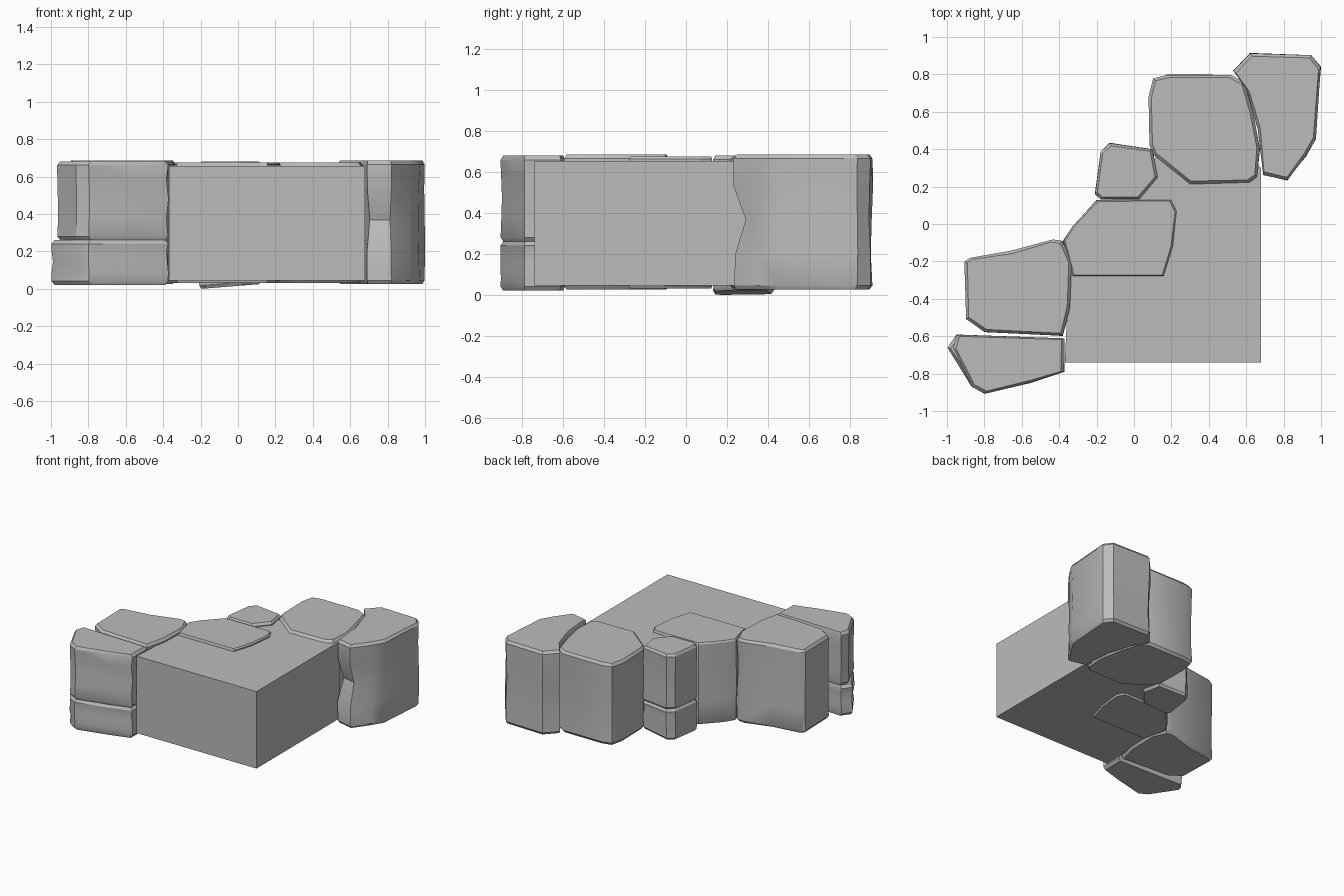
import bpy, bmesh, math, random
from mathutils import Vector

random.seed(4)
cube = bpy.data.objects.get("Cube")
if cube:
    bpy.data.objects.remove(cube, do_unlink=True)

GREY = (0.5, 0.5, 0.5, 1)
stone_mat = bpy.data.materials.new("stone_grey")
stone_mat.use_nodes = True
stone_mat.diffuse_color = GREY
stone_mat.node_tree.nodes["Principled BSDF"].inputs["Base Color"].default_value = GREY


def finish(bm, name, smooth):
    bmesh.ops.recalc_face_normals(bm, faces=bm.faces)
    mesh = bpy.data.meshes.new(name)
    bm.to_mesh(mesh)
    bm.free()
    mesh.materials.append(stone_mat)
    ob = bpy.data.objects.new(name, mesh)
    bpy.context.collection.objects.link(ob)
    if smooth:
        bpy.ops.object.select_all(action='DESELECT')
        ob.select_set(True)
        bpy.context.view_layer.objects.active = ob
        bpy.ops.object.shade_smooth_by_angle(angle=math.radians(32))
    return ob


def prism(name, outline, rings, wobble=0.0, smooth=True, tilt=0.0, pinch=()):
    """Loft an outline through (height, inset) rings and cap both ends."""
    bm = bmesh.new()
    centre = sum((Vector(p) for p in outline), Vector((0, 0))) / len(outline)
    loops = []
    for level, (z, inset) in enumerate(rings):
        loop = []
        for i, p in enumerate(outline):
            point = Vector(p)
            inward = (centre - point).normalized()
            move = inset
            if 1 < level < len(rings) - 2:
                move += random.uniform(0, wobble)
                if i in pinch and level == len(rings) // 2:
                    move += 0.05
            point += inward * move
            # a slight slope on the underside
            dz = tilt * (point.x - centre.x) if level < 2 else 0
            loop.append(bm.verts.new((point.x, point.y, z + dz)))
        loops.append(loop)
    n = len(outline)
    for low, high in zip(loops, loops[1:]):
        for i in range(n):
            j = (i + 1) % n
            bm.faces.new((low[i], low[j], high[j], high[i]))
    bm.faces.new(loops[0][::-1])
    bm.faces.new(loops[-1])
    return finish(bm, name, smooth)


def stone(name, outline, z0, z1, rim=0.02, tilt=0.0, pinch=()):
    h = z1 - z0
    rings = [(z0, rim), (z0 + rim, 0.004)]
    rings += [(z0 + h * t, 0.0) for t in (0.27, 0.52, 0.77)]
    rings += [(z1 - rim, 0.003), (z1, rim)]
    return prism(name, outline, rings, 0.014, True, tilt, pinch)


# Plain core block, with its back edge hidden behind the stones
core = [(-0.37, -0.74), (0.68, -0.74), (0.68, 0.3), (0.5, 0.45),
        (0.12, 0.36), (-0.05, 0.2), (-0.34, -0.12)]
prism("core_block", core, [(0.05, 0), (0.66, 0)], smooth=False)

# Front left pair, stacked
front_left = [(-1, -0.66), (-0.95, -0.59), (-0.37, -0.61), (-0.37, -0.79),
              (-0.55, -0.85), (-0.8, -0.91), (-0.87, -0.87)]
stone("front_lower_stone", front_left, 0.025, 0.265)
upper = [(max(x, -0.97), y) for x, y in front_left]
stone("front_upper_stone", upper, 0.265, 0.685)

# Broad stone beside the pair
stone("side_stone", [(-0.91, -0.2), (-0.9, -0.51), (-0.8, -0.58), (-0.38, -0.6),
                     (-0.34, -0.45), (-0.33, -0.2), (-0.38, -0.09),
                     (-0.43, -0.08), (-0.66, -0.14), (-0.88, -0.18)], 0.03, 0.69)

# Middle stone with a slanted outer face, overlapping the core
stone("slanted_stone", [(-0.38, -0.09), (-0.33, -0.01), (-0.2, 0.13), (0.2, 0.13),
                        (0.23, 0.07), (0.21, -0.12), (0.16, -0.28),
                        (-0.33, -0.28)], 0.035, 0.68, 0.012)

# Small stacked pair in the corner
small = [(-0.21, 0.16), (-0.18, 0.39), (-0.13, 0.435), (0.1, 0.4),
         (0.13, 0.25), (0.03, 0.13), (-0.18, 0.13)]
stone("small_lower_stone", small, 0.015, 0.25, 0.018, 0.08)
stone("small_upper_stone", small, 0.25, 0.685, 0.018)

# Large back stone
stone("back_stone", [(0.08, 0.42), (0.075, 0.68), (0.1, 0.78), (0.18, 0.8),
                     (0.52, 0.8), (0.59, 0.76), (0.64, 0.6), (0.675, 0.4),
                     (0.66, 0.25), (0.62, 0.22), (0.3, 0.21), (0.1, 0.37)],
      0.035, 0.68)

# End stone with a dent beside the core
stone("end_stone", [(0.53, 0.82), (0.62, 0.915), (0.95, 0.905), (1, 0.84),
                    (0.975, 0.45), (0.92, 0.36), (0.82, 0.23), (0.69, 0.26),
                    (0.66, 0.5), (0.6, 0.72)], 0.03, 0.69, pinch=(6, 7))

# Shift everything so the lowest point rests on the ground
parts = [o for o in bpy.data.objects if o.type == 'MESH' and stone_mat.name in o.data.materials]
lowest = min(v.co.z for o in parts for v in o.data.vertices)
for o in parts:
    for v in o.data.vertices:
        v.co.z -= lowest
